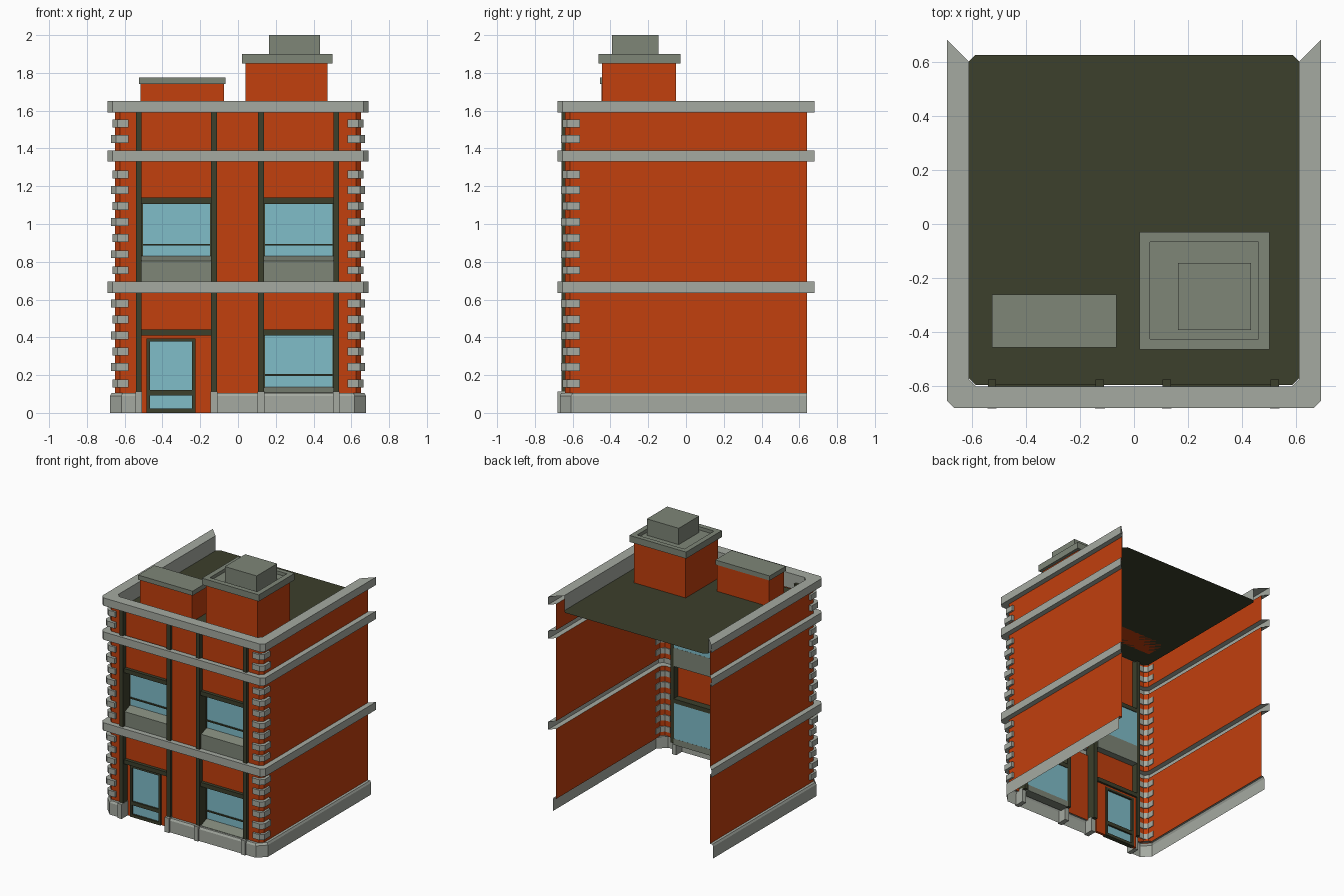
import bpy, bmesh

if "Cube" in bpy.data.objects:
    bpy.data.objects.remove(bpy.data.objects["Cube"])


def mat(name, r, g, b):
    m = bpy.data.materials.new(name)
    m.diffuse_color = (r, g, b, 1)
    m.use_nodes = True
    m.node_tree.nodes["Principled BSDF"].inputs["Base Color"].default_value = m.diffuse_color
    return m


BRICK = mat("orange_brick", 0.54, 0.05, 0.004)
DARK = mat("dark_olive", 0.045, 0.050, 0.025)
STONE = mat("light_stone", 0.376, 0.402, 0.356)
GREY = mat("grey_stone", 0.209, 0.238, 0.187)
GLASS = mat("blue_glass", 0.216, 0.51, 0.584)


def make(name, verts, faces, m):
    me = bpy.data.meshes.new(name)
    me.from_pydata(verts, [], faces)
    me.materials.append(m)
    ob = bpy.data.objects.new(name, me)
    bpy.context.collection.objects.link(ob)
    return ob


def solid(name, outline, axis, a, b, m):
    """Extrude a closed 2D outline along an axis from a to b."""
    def put(p, t):
        return (t, p[0], p[1]) if axis == 'x' else (p[0], p[1], t)
    n = len(outline)
    verts = [put(p, a) for p in outline] + [put(p, b) for p in outline]
    faces = [list(range(n)), list(range(n, 2 * n))]
    faces += [[i, (i + 1) % n, n + (i + 1) % n, n + i] for i in range(n)]
    ob = make(name, verts, faces, m)
    bm = bmesh.new()
    bm.from_mesh(ob.data)
    bmesh.ops.recalc_face_normals(bm, faces=bm.faces)
    bm.to_mesh(ob.data)
    bm.free()
    return ob


def box(name, x0, x1, y0, y1, z0, z1, m):
    return solid(name, [(x0, y0), (x1, y0), (x1, y1), (x0, y1)], 'z', z0, z1, m)


def strip(name, path, profile, m):
    """Sweep an open (offset, z) profile along path points (x, y, dx, dy)."""
    k = len(profile)
    verts = [(x + dx * d, y + dy * d, z) for x, y, dx, dy in path for d, z in profile]
    faces = [(i * k + j, i * k + j + 1, (i + 1) * k + j + 1, (i + 1) * k + j)
             for i in range(len(path) - 1) for j in range(k - 1)]
    return make(name, verts, faces, m)


def half(ch, x_end, flare=1):
    """Wall path from the right back edge round the cut corner to x_end."""
    return [(0.65, 0.64, 1, flare), (0.65, -0.64 + ch, 1, -1),
            (0.65 - ch, -0.64, 1, -1), (x_end, -0.64, 0, -1)]


def mirrored(path):
    return [(-x, y, -dx, dy) for x, y, dx, dy in reversed(path)]


full = half(0.026, 0)[:3] + mirrored(half(0.026, 0)[:3])

# brick walls in three tiers, between the stone bands
for tier, (z0, z1) in enumerate([(0.10, 0.635), (0.695, 1.33), (1.39, 1.59)]):
    h = half(0.026, 0.535, 0)
    strip(f"right_wall_{tier}", h, [(0, z0), (0, z1)], BRICK)
    strip(f"left_wall_{tier}", mirrored(h), [(0, z0), (0, z1)], BRICK)
    strip(f"centre_pier_{tier}", [(0.105, -0.64, 0, -1), (-0.11, -0.64, 0, -1)],
          [(0, z0), (0, z1)], BRICK)

# stone bands and roof parapet
for i, (z0, z1) in enumerate([(0.635, 0.695), (1.33, 1.39)]):
    strip(f"band_{i}", full, [(0, z0), (0.04, z0), (0.04, z1), (0, z1)], STONE)
strip("parapet", full, [(0, 1.59), (0.04, 1.59), (0.04, 1.65),
                        (-0.04, 1.65), (-0.04, 1.535)], STONE)

# base course, broken at the door
base = [(0.028, 0), (0.028, 0.09), (0.02, 0.105), (0, 0.105)]
strip("base_right", half(0.06, -0.11, 0), base, STONE)
strip("base_left", mirrored(half(0.06, 0.535, 0)), base, STONE)

# roof deck with cut corners
c, rx, r0, r1 = 0.025, 0.61, -0.595, 0.625
make("roof_deck", [(-rx, r0 + c, 1.535), (-rx + c, r0, 1.535), (rx - c, r0, 1.535),
                   (rx, r0 + c, 1.535), (rx, r1 - c, 1.535), (rx - c, r1, 1.535),
                   (-rx + c, r1, 1.535), (-rx, r1 - c, 1.535)], [list(range(8))], DARK)

# quoins wrapping both front corners
levels = [0.156, 0.242, 0.326, 0.41, 0.495, 0.58, 0.755, 0.84, 0.925,
          1.01, 1.095, 1.18, 1.263, 1.45, 1.532]
for i, z in enumerate(levels):
    d = 0.022 if i % 2 else 0.015
    o, f, k = 0.65 + d, -0.64 - d, 0.026
    pts = [(0.645, -0.56), (o, -0.56), (o, f + k), (o - k, f), (0.58, f),
           (0.58, -0.635), (0.622, -0.635), (0.645, -0.612)]
    for s, side in ((1, "right"), (-1, "left")):
        solid(f"quoin_{side}_{i}", [(s * x, y) for x, y in pts], 'z',
              z - 0.021, z + 0.021, STONE)

# dark pilasters on stone plinths
for i, (x0, x1) in enumerate([(-0.54, -0.51), (-0.143, -0.11),
                              (0.105, 0.137), (0.505, 0.535)]):
    box(f"pilaster_{i}", x0, x1, -0.66, -0.575, 0.10, 1.59, DARK)
    box(f"plinth_{i}", x0 - 0.002, x1 + 0.002, -0.681, -0.60, 0, 0.112, STONE)


def window(tag, x0, x1, z0, z1, zbar):
    strip(f"{tag}_glass", [(x1, -0.575, 0, -1), (x0, -0.575, 0, -1)],
          [(0, z0), (0, z1)], GLASS)
    box(f"{tag}_bar", x0, x1, -0.585, -0.577, zbar - 0.005, zbar + 0.005, DARK)
    box(f"{tag}_head", x0, x1, -0.65, -0.57, z1, z1 + 0.032, DARK)
    for x in (x0, x1 - 0.006):
        box(f"{tag}_jamb", x, x + 0.006, -0.582, -0.577, z0, z1, DARK)


def panel(tag, x0, x1, z0, z1):
    strip(tag, [(x1, -0.625, 0, -1), (x0, -0.625, 0, -1)], [(0, z0), (0, z1)], BRICK)


# window bays
for tag, x0, x1 in (("left", -0.51, -0.143), ("right", 0.137, 0.505)):
    window(f"{tag}_upper_window", x0, x1, 0.83, 1.107, 0.89)
    solid(f"{tag}_upper_sill", [(-0.64, 0.69), (-0.64, 0.805), (-0.572, 0.832),
                                (-0.572, 0.69)], 'x', x0, x1, GREY)
    panel(f"{tag}_upper_panel", x0, x1, 1.138, 1.59)
    panel(f"{tag}_lower_panel", x0, x1, 0.44, 0.69)
window("right_lower_window", 0.137, 0.505, 0.135, 0.41, 0.2)
solid("right_lower_sill", [(-0.645, 0.09), (-0.645, 0.108), (-0.572, 0.137),
                           (-0.572, 0.09)], 'x', 0.137, 0.505, GREY)

# door: lintel, brick surround, frame and glass
box("door_lintel", -0.51, -0.143, -0.65, -0.57, 0.41, 0.442, DARK)
for part, x0, x1, z0 in (("left", -0.51, -0.485, 0), ("right", -0.225, -0.143, 0),
                         ("top", -0.485, -0.225, 0.395)):
    box(f"door_surround_{part}", x0, x1, -0.605, -0.585, z0, 0.41, BRICK)
for part, x0, x1, z0, z1 in (("left", -0.485, -0.466, 0, 0.395),
                             ("right", -0.244, -0.225, 0, 0.395),
                             ("top", -0.466, -0.244, 0.378, 0.395),
                             ("middle", -0.466, -0.244, 0.092, 0.12),
                             ("bottom", -0.466, -0.244, 0, 0.022)):
    box(f"door_frame_{part}", x0, x1, -0.615, -0.58, z0, z1, DARK)
box("door_glass", -0.466, -0.244, -0.602, -0.594, 0.022, 0.378, GLASS)

# low roof block with flat cap
box("low_block", -0.515, -0.075, -0.448, -0.268, 1.535, 1.74, BRICK)
box("low_block_cap", -0.525, -0.065, -0.456, -0.261, 1.74, 1.775, GREY)

# chimney with rimmed cap and flue
box("chimney", 0.04, 0.475, -0.445, -0.053, 1.535, 1.85, BRICK)
box("chimney_cap", 0.02, 0.50, -0.463, -0.03, 1.85, 1.875, GREY)
for part, x0, x1, y0, y1 in (("front", 0.02, 0.50, -0.463, -0.424),
                             ("back", 0.02, 0.50, -0.066, -0.03),
                             ("left", 0.02, 0.06, -0.424, -0.066),
                             ("right", 0.46, 0.50, -0.424, -0.066)):
    box(f"chimney_rim_{part}", x0, x1, y0, y1, 1.875, 1.90, GREY)
box("chimney_flue", 0.163, 0.433, -0.392, -0.145, 1.875, 2.0, GREY)
